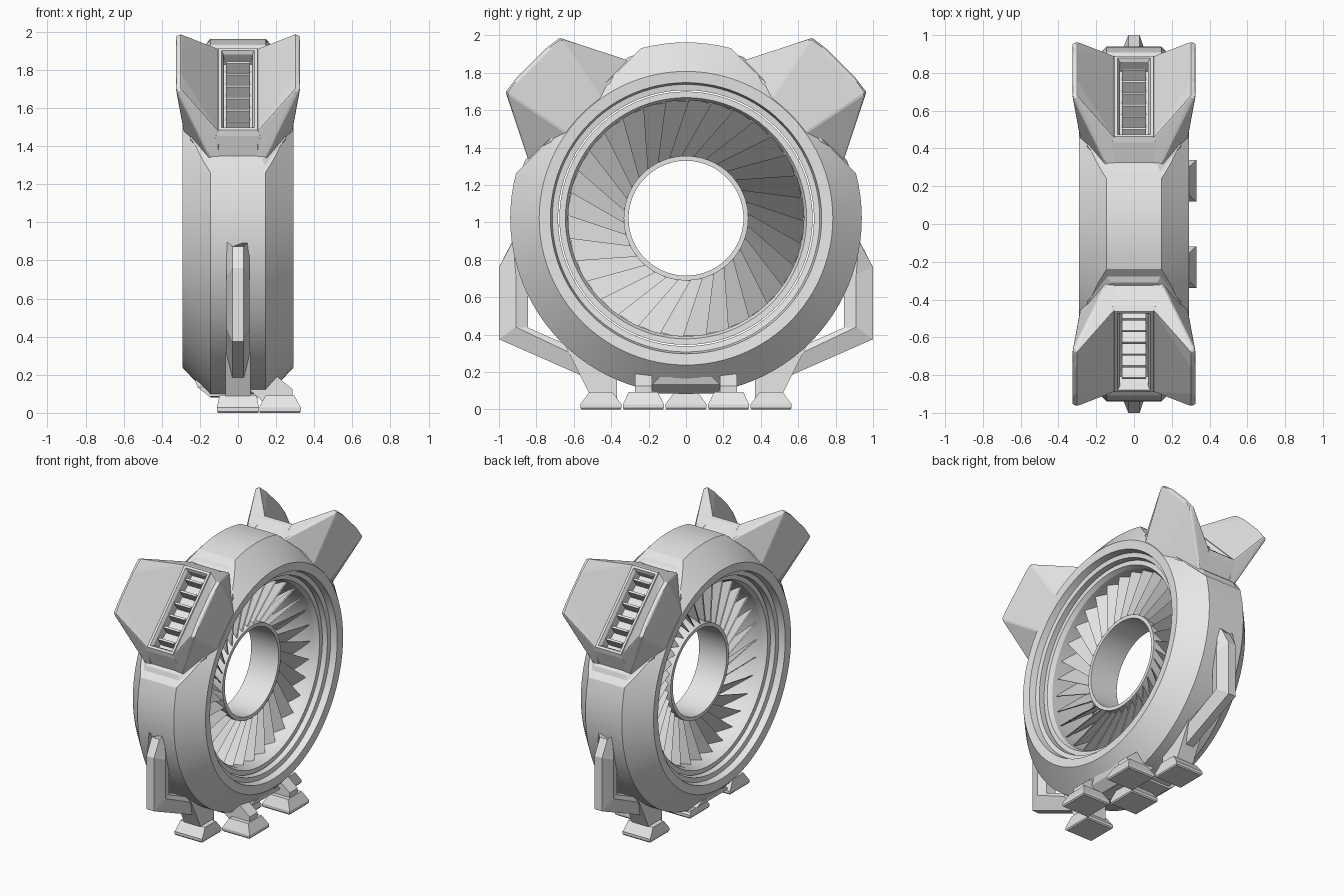
import bpy, bmesh, math
from mathutils import Vector

if "Cube" in bpy.data.objects:
    bpy.data.objects.remove(bpy.data.objects["Cube"])

C = 1.022                      # height of the ring axis
S = math.sqrt(0.5)
grey = bpy.data.materials.new("light_grey")
grey.diffuse_color = (0.8, 0.8, 0.8, 1)
grey.use_nodes = True
grey.node_tree.nodes["Principled BSDF"].inputs["Base Color"].default_value = grey.diffuse_color


def finish(bm, name, smooth=False, bevel=0, loc=(0, 0, 0), rx=0):
    bmesh.ops.recalc_face_normals(bm, faces=bm.faces)
    me = bpy.data.meshes.new(name)
    bm.to_mesh(me)
    bm.free()
    me.materials.append(grey)
    if smooth:
        me.shade_smooth()
        me.set_sharp_from_angle(angle=math.radians(25))
    ob = bpy.data.objects.new(name, me)
    ob.location = loc
    ob.rotation_euler = (rx, 0, 0)
    bpy.context.collection.objects.link(ob)
    if bevel:
        m = ob.modifiers.new("bevel", 'BEVEL')
        m.width = bevel
        m.segments = 1
    return ob


def hull(points):
    bm = bmesh.new()
    for p in points:
        bm.verts.new(p)
    res = bmesh.ops.convex_hull(bm, input=bm.verts)
    junk = [v for v in res["geom_interior"] if isinstance(v, bmesh.types.BMVert)]
    bmesh.ops.delete(bm, geom=junk, context='VERTS')
    bmesh.ops.dissolve_limit(bm, angle_limit=0.02, verts=bm.verts, edges=bm.edges)
    bmesh.ops.recalc_face_normals(bm, faces=bm.faces)
    return bm


def rect(hx, hy, z, cx=0, cy=0):
    return [(cx + a * hx, cy + b * hy, z) for a in (-1, 1) for b in (-1, 1)]


def revolve(profile, n=96):
    """Closed (x, radius) profile turned around the x axis."""
    bm = bmesh.new()
    rows = []
    for i in range(n):
        a = math.tau * i / n
        rows.append([bm.verts.new((x, r * math.cos(a), r * math.sin(a))) for x, r in profile])
    k = len(profile)
    for i in range(n):
        p, q = rows[i], rows[(i + 1) % n]
        for j in range(k):
            bm.faces.new((p[j], p[(j + 1) % k], q[(j + 1) % k], q[j]))
    return bm


# Outer housing ring, with a flat cut on each shoulder for the vents
half = [(0.145, 0.94), (0.29, 0.785), (0.285, 0.725), (0.24, 0.715), (0.235, 0.684)]
bm = revolve(half + [(-x, r) for x, r in reversed(half)])
for s in (-1, 1):
    n = Vector((0, s * S, S))
    cut = bmesh.ops.bisect_plane(bm, geom=bm.verts[:] + bm.edges[:] + bm.faces[:],
                                 plane_co=n * 0.812, plane_no=n, clear_outer=True)
    edges = [e for e in cut["geom_cut"] if isinstance(e, bmesh.types.BMEdge)]
    bmesh.ops.edgenet_fill(bm, edges=edges)
finish(bm, "housing_ring", True, loc=(0, 0, C))

# Rotor rim and hub
finish(revolve([(0.2, 0.677), (0.2, 0.645), (0.17, 0.63), (-0.17, 0.63),
                (-0.2, 0.645), (-0.2, 0.677)]), "rotor_rim", True, loc=(0, 0, C))
finish(revolve([(0.11, 0.333), (0.11, 0.307), (-0.11, 0.307), (-0.11, 0.333)]),
       "rotor_hub", True, loc=(0, 0, C))

# Swirled, pitched fan blades
bm = bmesh.new()
COUNT, PITCH, SWEEP = 32, math.radians(21), math.radians(18)
for i in range(COUNT):
    a = math.tau * i / COUNT
    vs = []
    for off in (0, 0.009):
        for x, r, d in ((-0.09, 0.325, SWEEP), (0.09, 0.325, SWEEP + PITCH),
                        (0.13, 0.638, PITCH), (-0.13, 0.638, 0)):
            t = a + d
            vs.append(bm.verts.new((x + off, r * math.cos(t), r * math.sin(t))))
    for f in ((0, 1, 2, 3), (4, 5, 6, 7), (0, 1, 5, 4), (1, 2, 6, 5), (2, 3, 7, 6), (3, 0, 4, 7)):
        bm.faces.new([vs[k] for k in f])
finish(bm, "fan_blades", loc=(0, 0, C))

# Shoulder vents: local frame is x, tangent, radius
for s, side in ((-1, "front"), (1, "back")):
    place = dict(loc=(0, 0, C), rx=-s * math.pi / 4)
    # six sided base plate
    pts = []
    for r, g in ((0.76, 0), (0.812, 0), (0.828, 0.03)):
        pts += rect(0.14 - g / 2, 0.42 - g, r) + rect(0.25 - g, 0.22 - g, r)
    finish(hull(pts), side + "_vent_base", **place)
    # vent box with a sunken slot
    bm = hull(rect(0.135, 0.385, 0.79) + rect(0.115, 0.32, 0.93) + rect(0.102, 0.302, 0.957))
    top = [max(bm.faces, key=lambda f: f.calc_center_median().z)]
    bmesh.ops.inset_individual(bm, faces=top, thickness=0.022)
    bmesh.ops.inset_individual(bm, faces=top, thickness=0.016, depth=-0.02)
    bmesh.ops.inset_individual(bm, faces=top, thickness=0.002, depth=-0.07)
    finish(bm, side + "_vent_box", **place)
    # slats
    for i in range(6):
        t = -0.22 + i * 0.088
        finish(hull(rect(0.064, 0.018, 0.865, 0, t) + rect(0.064, 0.007, 0.935, 0, t)),
               side + "_vent_slat", **place)
    # flared fins on both sides of the vent
    for sx in (-1, 1):
        pts = []
        for t in (-1, 1):
            for x, tt, r in ((0.325, 0.205, 1.15), (0.30, 0.205, 1.16), (0.322, 0.10, 1.165),
                             (0.30, 0.10, 1.173), (0.285, 0.13, 0.77), (0.14, 0.385, 0.80),
                             (0.10, 0.385, 0.80), (0.10, 0.31, 0.945), (0.10, 0.13, 0.77)):
                pts.append((sx * x, t * tt, r))
        finish(hull(pts), side + "_vent_fin", bevel=0.006, **place)

# Side handles: faceted bar lofted along an angular path
OUT = [(0.94, 0.872), (1.0, 0.76), (1.0, 0.375), (0.50, 0.155)]
MID = [(0.925, 0.905), (0.91, 0.72), (0.91, 0.44), (0.50, 0.245)]
INN = [(0.85, 0.86), (0.845, 0.70), (0.845, 0.437), (0.50, 0.285)]
for s, side in ((-1, "front"), (1, "back")):
    bm = bmesh.new()
    rows = []
    for i in range(4):
        sec = [(0.03, OUT[i]), (0.06, MID[i]), (0.04, INN[i]),
               (-0.04, INN[i]), (-0.06, MID[i]), (-0.03, OUT[i])]
        rows.append([bm.verts.new((x, s * y, z)) for x, (y, z) in sec])
    for p, q in zip(rows, rows[1:]):
        for j in range(6):
            k = (j + 1) % 6
            bm.faces.new((p[j], p[k], q[k], q[j]))
    bm.faces.new(rows[0])
    bm.faces.new(rows[-1])
    finish(bm, side + "_handle")

# Feet: three under the ring, two more out on the right side
for x, y in ((0, -0.455), (0, 0), (0, 0.455), (0.22, -0.228), (0.22, 0.228)):
    tx, ty = (0.075, 0.078) if x else (0.098, 0.062)
    finish(hull(rect(0.104, 0.104, 0, x, y) + rect(0.11, 0.11, 0.008, x, y)
                + rect(0.11, 0.11, 0.027, x, y) + rect(tx, ty, 0.092, x, y)), "foot_pad")
    if x:      # bracket leaning back to the ring
        prof = ((0.05, 0.13), (0.05, 0.19), (0.20, 0.195), (0.285, 0.125), (0.285, 0.05), (0.14, 0.05))
        finish(hull([(px, y + d, pz) for px, pz in prof for d in (-0.046, 0.046)]), "foot_bracket")
    elif y:    # splayed leg running up into the ring and handle
        s = 1 if y > 0 else -1
        prof = ((0.505, 0.06), (0.37, 0.06), (0.37, 0.2), (0.45, 0.32), (0.64, 0.33), (0.525, 0.15))
        finish(hull([(px, s * a, b) for a, b in prof for px in (-0.066, 0.066)]), "foot_leg")
    else:      # keel block under the ring
        finish(hull(rect(0.15, 0.18, 0.085) + rect(0.212, 0.18, 0.135)
                    + rect(0.225, 0.14, 0.172)), "keel_block")
